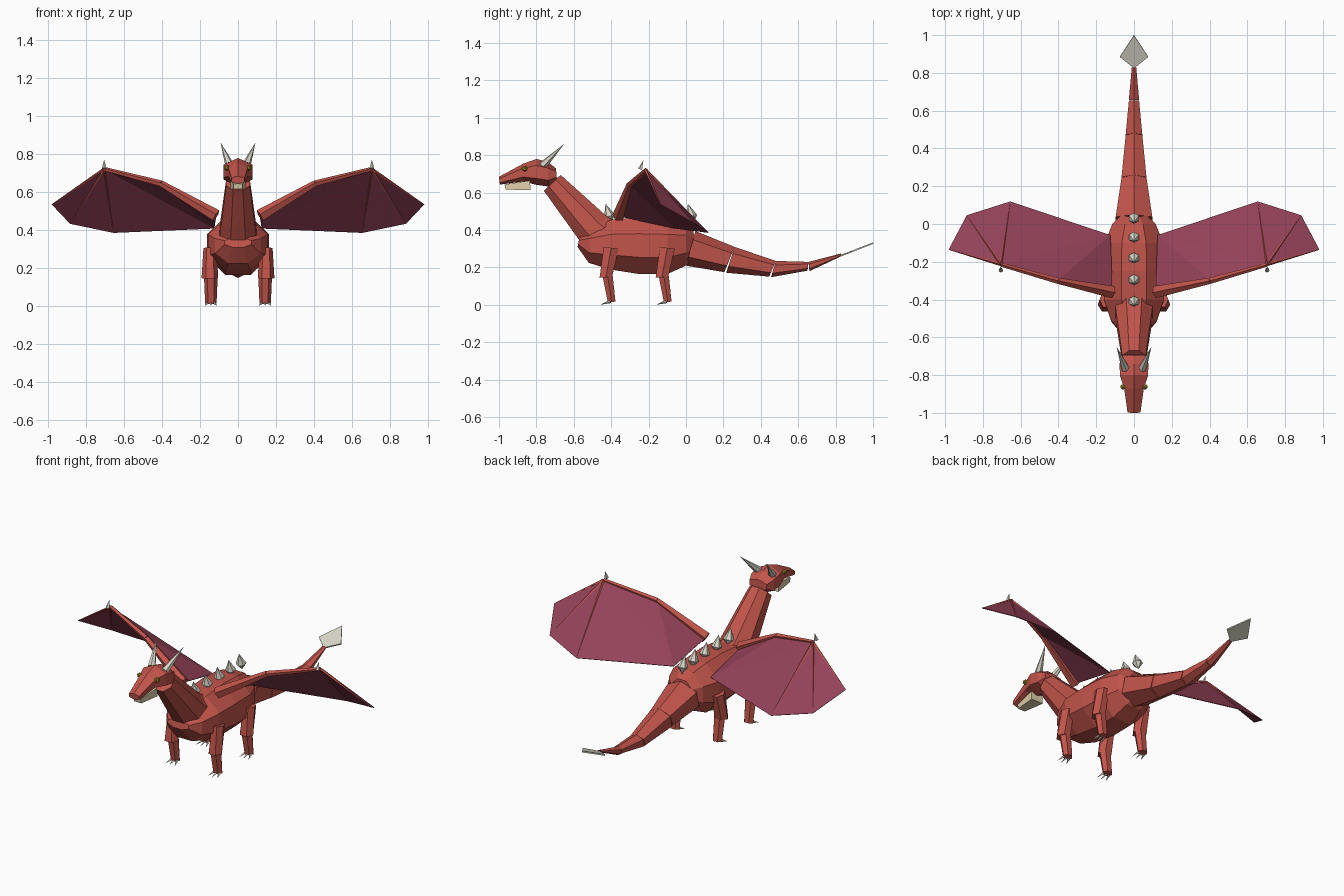
import bpy, bmesh, math
from mathutils import Vector, Matrix

cube = bpy.data.objects.get("Cube")
if cube:
    bpy.data.objects.remove(cube)


def material(name, rgb):
    m = bpy.data.materials.new(name)
    m.use_nodes = True
    m.diffuse_color = (*rgb, 1)
    m.node_tree.nodes["Principled BSDF"].inputs["Base Color"].default_value = (*rgb, 1)
    return m


RED = material("scale red", (0.54, 0.09, 0.07))
PLUM = material("wing membrane plum", (0.30, 0.055, 0.10))
BONE = material("bone grey", (0.70, 0.68, 0.58))
CREAM = material("jaw cream", (0.76, 0.65, 0.42))
OLIVE = material("eye olive", (0.36, 0.30, 0.02))


def finish(name, bm, mat):
    bmesh.ops.remove_doubles(bm, verts=bm.verts, dist=1e-5)
    bmesh.ops.recalc_face_normals(bm, faces=bm.faces)
    mesh = bpy.data.meshes.new(name)
    bm.to_mesh(mesh)
    bm.free()
    mesh.materials.append(mat)
    obj = bpy.data.objects.new(name, mesh)
    bpy.context.collection.objects.link(obj)
    return obj


def loft(name, sections, mat, n=8, cx=0, ridge=False):
    """Skin n-sided rings; each section is (y, z) at one edge, (y, z) at the other, half width."""
    bm = bmesh.new()
    rings = []
    step = math.tau / n
    start = math.pi / 2 if ridge else math.pi / 2 + step / 2
    grow_x = max(abs(math.cos(start + i * step)) for i in range(n))
    grow_h = max(abs(math.sin(start + i * step)) for i in range(n))
    for low, high, half_width in sections:
        low, high = Vector((cx, *low)), Vector((cx, *high))
        mid, up = (low + high) / 2, (high - low) / 2
        rings.append([bm.verts.new(mid + up * math.sin(start + i * step) / grow_h
                                   + Vector((half_width * math.cos(start + i * step) / grow_x, 0, 0)))
                      for i in range(n)])
    for a, b in zip(rings, rings[1:]):
        for i in range(n):
            j = (i + 1) % n
            bm.faces.new((a[i], a[j], b[j], b[i]))
    bm.faces.new(rings[0])
    bm.faces.new(rings[-1])
    return finish(name, bm, mat)


def beam(name, a, b, r1, r2, mat, n=5):
    """Tapered rod from a to b; r2 = 0 makes a spike."""
    a, b = Vector(a), Vector(b)
    turn = (b - a).to_track_quat("Z", "Y").to_matrix().to_4x4()
    bm = bmesh.new()
    bmesh.ops.create_cone(bm, cap_ends=True, segments=n, radius1=r1, radius2=r2,
                          depth=(b - a).length, matrix=Matrix.Translation((a + b) / 2) @ turn)
    return finish(name, bm, mat)


def plate(name, points, faces, thickness, mat):
    bm = bmesh.new()
    verts = [bm.verts.new(p) for p in points]
    for f in faces:
        bm.faces.new([verts[i] for i in f])
    obj = finish(name, bm, mat)
    mod = obj.modifiers.new("thickness", "SOLIDIFY")
    mod.thickness = thickness
    mod.offset = 0
    return obj


# Body and neck
loft("body", [((-.58, .31), (-.57, .36), .07), ((-.52, .225), (-.51, .41), .12),
              ((-.41, .19), (-.40, .455), .158), ((-.25, .165), (-.25, .47), .162),
              ((-.10, .165), (-.10, .465), .155), ((0, .21), (0, .44), .115),
              ((.05, .26), (.04, .40), .07)], RED)
loft("neck", [((-.54, .30), (-.36, .44), .10), ((-.57, .345), (-.42, .47), .095),
              ((-.76, .61), (-.67, .695), .062)], RED)

# Tail segments, notched on the underside where they meet
tail = [((0, .21), (.05, .395), .097), ((.215, .172), (.26, .31), .066),
        ((.455, .148), (.48, .235), .044), ((.66, .18), (.655, .23), .027),
        ((.835, .255), (.83, .275), .012)]
for i, (a, b) in enumerate(zip(tail, tail[1:])):
    low_y, low_z = b[0]
    trimmed = (low_y - .01, low_z + .003)
    loft(f"tail_segment_{i + 1}", [a, (trimmed, b[1], b[2])], RED, n=6, ridge=True)
plate("tail_blade", [(0, .825, .262), (.075, .885, .285), (0, 1, .33), (-.075, .885, .285)],
      [(0, 1, 2, 3)], .008, BONE)

# Head
loft("head", [((-.995, .643), (-1, .685), .034), ((-.87, .66), (-.87, .755), .052),
              ((-.80, .642), (-.80, .78), .075), ((-.735, .633), (-.74, .765), .076),
              ((-.69, .668), (-.695, .73), .058)], RED, n=6, ridge=True)
loft("lower_jaw", [((-.965, .617), (-.97, .644), .024), ((-.83, .613), (-.835, .665), .040)],
     CREAM, n=4)

# Back spikes: small double pyramids
for i, y in enumerate((.03, -.07, -.18, -.295, -.41)):
    beam(f"back_spike_{i + 1}", (0, y, .475), (0, y - .02, .54), .03, 0, BONE, n=6)
    beam(f"back_spike_root_{i + 1}", (0, y, .475), (0, y + .008, .435), .03, 0, BONE, n=6)

for side, s in (("left", 1), ("right", -1)):
    # Horns and eyes
    beam(f"{side}_horn", (s * .045, -.765, .745), (s * .092, -.65, .862), .023, 0, BONE, n=6)
    bm = bmesh.new()
    bmesh.ops.create_icosphere(bm, subdivisions=1, radius=.016,
                               matrix=Matrix.Translation((s * .058, -.862, .728)))
    finish(f"{side}_eye", bm, OLIVE)

    # Legs: upper and lower limb with three claws, front and back
    for which, y in (("front", -.41), ("back", -.11)):
        leg = f"{side}_{which}"
        loft(leg + "_upper_leg", [((y - .03, .31), (y + .05, .30), .034),
                                  ((y - .052, .145), (y + .015, .15), .044)],
             RED, n=6, cx=s * .148)
        loft(leg + "_lower_leg", [((y - .035, .15), (y + .018, .155), .036),
                                  ((y - .008, .012), (y + .033, .018), .03)],
             RED, n=6, cx=s * .143)
        for k in (-1, 0, 1):
            beam(f"{leg}_claw_{k + 2}", (s * .143 + k * .018, y + .005, .018),
                 (s * .143 + k * .032, y - .048 + abs(k) * .008, .002), .009, 0, BONE, n=4)

    # Wings
    def w(x, y, z):
        return Vector((s * x, y, z))

    root, elbow, wrist = w(.115, -.36, .475), w(.405, -.30, .645), w(.705, -.215, .722)
    tip, mid, rear, inner = (w(.98, -.135, .535), w(.885, .045, .435),
                             w(.655, .118, .387), w(.125, -.06, .41))
    plate(f"{side}_wing_membrane", [root, elbow, wrist, tip, mid, rear, inner],
          [(0, 1, 6), (1, 2, 6), (2, 5, 6), (2, 4, 5), (2, 3, 4)], .004, PLUM)
    beam(f"{side}_wing_upper_arm", root, elbow, .034, .017, RED)
    beam(f"{side}_wing_forearm", elbow, wrist, .017, .011, RED)
    for i, end in enumerate((tip, mid, rear)):
        beam(f"{side}_wing_finger_{i + 1}", wrist, end, .008, .002, RED, n=4)
    beam(f"{side}_wing_claw", w(.705, -.245, .725), w(.705, -.228, .772), .013, 0, BONE)
